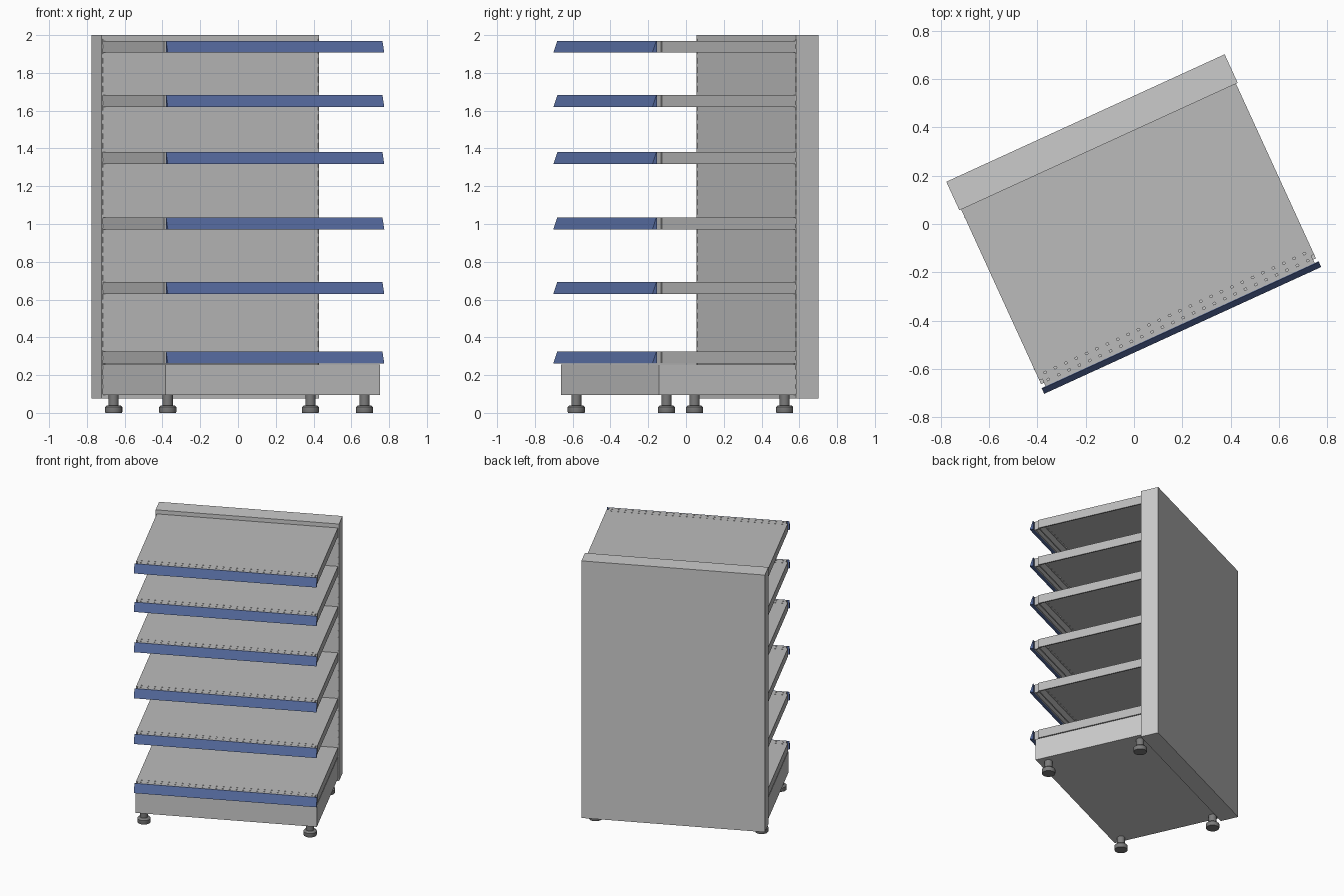
import bpy, bmesh, math
from mathutils import Matrix, Vector

if "Cube" in bpy.data.objects:
    bpy.data.objects.remove(bpy.data.objects["Cube"])

TURN = math.radians(24.6)      # the whole unit stands turned about z
SHELF_TOPS = [0.325, 0.693, 1.035, 1.38, 1.682, 1.97]
H = 0.063                      # shelf edge height
W, BACK, FRONT = 0.625, 0.352, -0.458


def material(name, rgb):
    m = bpy.data.materials.new(name)
    m.diffuse_color = (*rgb, 1)
    m.use_nodes = True
    m.node_tree.nodes["Principled BSDF"].inputs["Base Color"].default_value = m.diffuse_color
    return m


BLUE = material("strip_blue", (0.10, 0.16, 0.38))
SHELF = material("shelf_grey", (0.5, 0.5, 0.5))
DARK = material("foot_grey", (0.2, 0.2, 0.2))


def add(name, mesh, z=0.0):
    ob = bpy.data.objects.new(name, mesh)
    bpy.context.collection.objects.link(ob)
    ob.rotation_euler.z = TURN
    ob.location.z = z
    return ob


def finish(bm, name, mat=None):
    bmesh.ops.recalc_face_normals(bm, faces=bm.faces)
    me = bpy.data.meshes.new(name)
    bm.to_mesh(me)
    bm.free()
    if mat:
        me.materials.append(mat)
    return me


def boxes(name, spans, mat=None):
    """Boxes given as (x0, x1, y0, y1, z0, z1)."""
    bm = bmesh.new()
    for x0, x1, y0, y1, z0, z1 in spans:
        mid = Vector((x0 + x1, y0 + y1, z0 + z1)) / 2
        size = Matrix.Diagonal((x1 - x0, y1 - y0, z1 - z0, 1))
        bmesh.ops.create_cube(bm, size=1, matrix=Matrix.Translation(mid) @ size)
    return finish(bm, name, mat)


def sheet(name, xs, ys, is_open, place, depth, mat=None):
    """Grid sheet with open cells, thickened along depth."""
    bm = bmesh.new()
    grid = [[bm.verts.new(place(x, y)) for y in ys] for x in xs]
    for i in range(len(xs) - 1):
        for j in range(len(ys) - 1):
            if not is_open((xs[i] + xs[i + 1]) / 2, i, j):
                bm.faces.new((grid[i][j], grid[i + 1][j], grid[i + 1][j + 1], grid[i][j + 1]))
    bmesh.ops.delete(bm, geom=[v for v in bm.verts if not v.link_faces], context='VERTS')
    ret = bmesh.ops.extrude_face_region(bm, geom=bm.faces[:], use_keep_orig=True)
    bmesh.ops.translate(bm, vec=depth,
                        verts=[g for g in ret["geom"] if isinstance(g, bmesh.types.BMVert)])
    return finish(bm, name, mat)


# back panel with a slotted front skin
add("back_panel", boxes("back_panel", [(-0.633, 0.633, BACK + 0.006, 0.482, 0.075, 2.0)]))
zs = [0.075]
for k in range(38):
    zs += [0.10 + k * 0.05, 0.13 + k * 0.05]
zs.append(2.0)
add("slotted_panel_skin", sheet(
    "slotted_panel_skin", [-0.633, -0.630, -0.624, 0.624, 0.630, 0.633], zs,
    lambda x, i, j: i in (1, 3) and j % 2 == 1,
    lambda x, z: (x, BACK, z), (0, 0.006, 0)))

# plinth under the lowest shelf
add("base_plinth", boxes("base_plinth", [(-W, W, -0.442, BACK, 0.095, 0.256)]))

# shelf plate with two rows of holes and notched front corners
xs = [-W, -0.612]
for k in range(26):
    c = -0.59 + k * 1.18 / 25
    xs += [c - 0.005, c + 0.005]
xs += [0.612, W]
ys = [FRONT, -0.441, -0.433, -0.425, -0.409, -0.401, BACK]
plate = sheet(
    "shelf_plate", xs, ys,
    lambda x, i, j: (abs(x) > 0.612 and j < 3) or
                    (abs(x) < 0.6 and i % 2 == 0 and i > 1 and j in (1, 4)),
    lambda x, y: (x, y, 0), (0, 0, -0.006), SHELF)

# folded edges beneath the plate, leaving the underside open
rim = []
for a, b in ((-W, -W + 0.01), (W - 0.01, W)):
    rim.append((a, b, -0.425, BACK, -H, -0.006))
for a, b in ((-0.612, -0.604), (0.604, 0.612)):
    rim.append((a, b, FRONT, -0.425, -H, -0.006))
rim.append((-0.604, 0.604, FRONT, FRONT + 0.008, -H, -0.006))
rim.append((-0.615, 0.615, -0.425, -0.417, -H, -0.006))
frame = boxes("shelf_frame", rim, SHELF)

# slanted price strip, a wedge profile run across the front
bm = bmesh.new()
ends = [[bm.verts.new((x, y, z)) for y, z in
         ((FRONT, 0), (-0.461, 0), (-0.484, -H), (FRONT, -H))] for x in (-0.63, 0.63)]
for e in ends:
    bm.faces.new(e)
for i in range(4):
    j = (i + 1) % 4
    bm.faces.new((ends[0][i], ends[0][j], ends[1][j], ends[1][i]))
strip = finish(bm, "price_strip", BLUE)

for n, z in enumerate(SHELF_TOPS, 1):
    add(f"shelf_plate_{n}", plate, z)
    add(f"shelf_frame_{n}", frame, z)
    add(f"price_strip_{n}", strip, z)

# levelling feet turned from a profile
PROFILE = [(0.044, 0), (0.046, 0.005), (0.046, 0.03), (0.038, 0.038),
           (0.027, 0.04), (0.027, 0.097)]
SIDES = 20
bm = bmesh.new()
rings = [[bm.verts.new((r * math.cos(math.tau * s / SIDES), r * math.sin(math.tau * s / SIDES), z))
          for s in range(SIDES)] for r, z in PROFILE]
bm.faces.new(rings[0])
bm.faces.new(rings[-1])
for a, b in zip(rings, rings[1:]):
    for s in range(SIDES):
        t = (s + 1) % SIDES
        bm.faces.new((a[s], a[t], b[t], b[s]))
foot = finish(bm, "foot", DARK)
foot.shade_smooth()
foot.set_sharp_from_angle(angle=math.radians(30))
for side, x in (("left", -0.58), ("right", 0.566)):
    for end, y in (("front", -0.373), ("back", 0.315)):
        ob = add(f"{end}_{side}_foot", foot)
        ob.location = Matrix.Rotation(TURN, 3, 'Z') @ Vector((x, y, 0))
